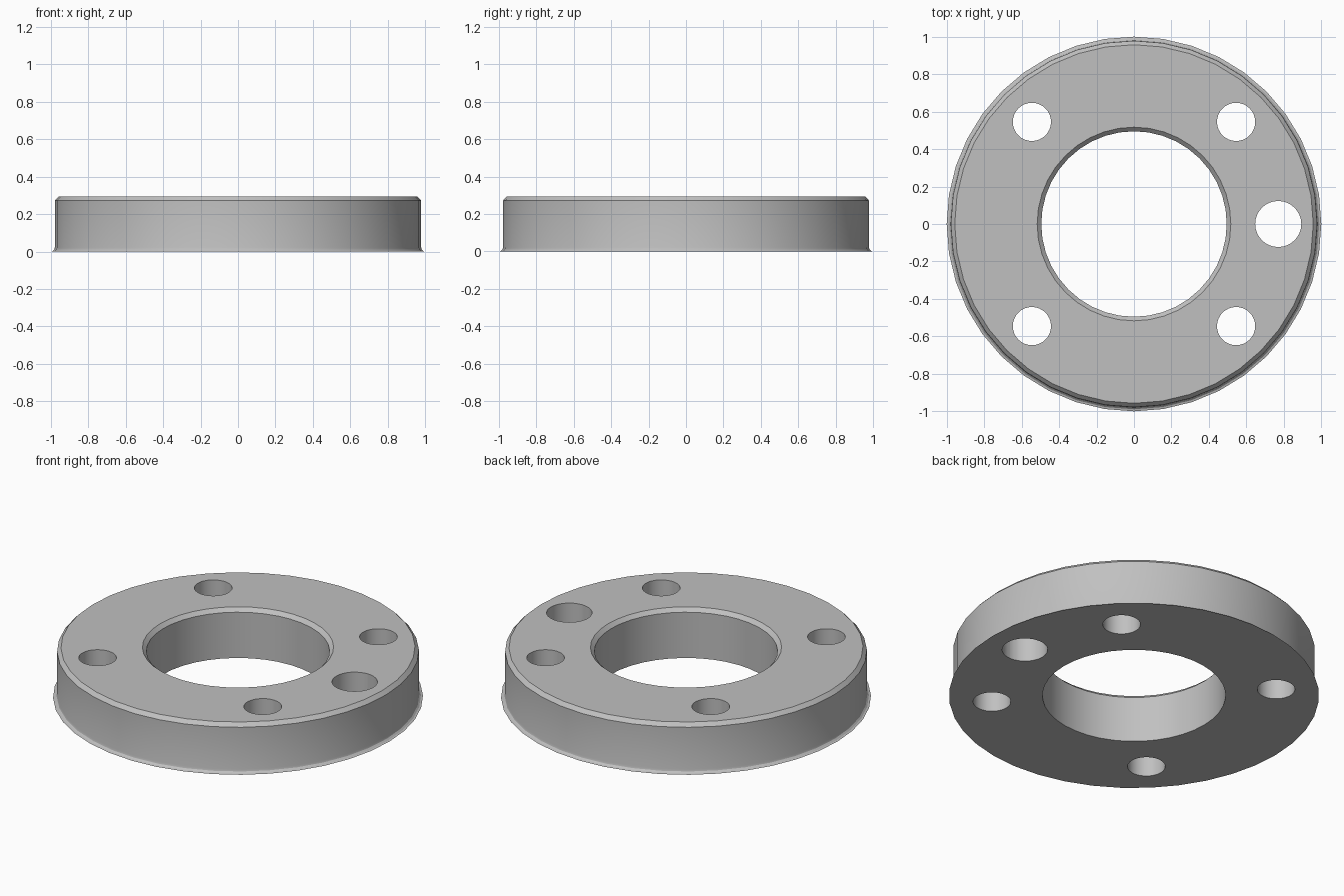
import bpy
import bmesh
from math import cos, sin, tau, radians

cube = bpy.data.objects.get("Cube")
if cube:
    bpy.data.objects.remove(cube, do_unlink=True)

HEIGHT = 0.295
SEGMENTS = 40

grey = bpy.data.materials.new("plain grey")
grey.use_nodes = True
colour = (0.53, 0.53, 0.53, 1)
grey.diffuse_color = colour
grey.node_tree.nodes["Principled BSDF"].inputs["Base Color"].default_value = colour


def lathe(name, profile, segments):
    """Revolve a closed (radius, height) profile around z."""
    bm = bmesh.new()
    rings = [[bm.verts.new((r * cos(tau * i / segments), r * sin(tau * i / segments), z))
              for r, z in profile] for i in range(segments)]
    count = len(profile)
    for i in range(segments):
        a, b = rings[i], rings[(i + 1) % segments]
        for j in range(count):
            k = (j + 1) % count
            bm.faces.new((a[j], b[j], b[k], a[k]))
    bmesh.ops.recalc_face_normals(bm, faces=bm.faces)
    mesh = bpy.data.meshes.new(name)
    bm.to_mesh(mesh)
    bm.free()
    obj = bpy.data.objects.new(name, mesh)
    bpy.context.collection.objects.link(obj)
    mesh.materials.append(grey)
    return obj


# Ring body: chamfered top edges and a small flare at the foot
flare = [(1.0 - 0.022 * sin(tau / 4 * t), 0.022 * (1 - cos(tau / 4 * t)))
         for t in (0, 0.33, 0.67, 1)]
ring = lathe("flange_ring",
             [(0.495, 0)] + flare +
             [(0.978, HEIGHT - 0.022), (0.957, HEIGHT),
              (0.517, HEIGHT), (0.495, HEIGHT - 0.022)], SEGMENTS)


# Through holes: four bolt holes and one larger locating hole
def drill(x, y, radius):
    bpy.ops.mesh.primitive_cylinder_add(vertices=32, radius=radius, depth=1,
                                        location=(x, y, HEIGHT / 2))
    cutter = bpy.context.object
    cutter.name = "hole_cutter"
    cutter.hide_render = True
    cutter.data.materials.append(grey)
    cut = ring.modifiers.new("hole", "BOOLEAN")
    cut.operation = "DIFFERENCE"
    cut.solver = "EXACT"
    cut.object = cutter
    bpy.context.view_layer.objects.active = ring
    bpy.ops.object.modifier_apply(modifier=cut.name)
    bpy.data.objects.remove(cutter, do_unlink=True)


for sx in (-1, 1):
    for sy in (-1, 1):
        drill(0.545 * sx, 0.545 * sy, 0.102)
drill(0.77, 0, 0.123)

# Smooth the round walls, keep the rims sharp
bpy.ops.object.select_all(action="DESELECT")
ring.select_set(True)
bpy.context.view_layer.objects.active = ring
bpy.ops.object.shade_smooth_by_angle(angle=radians(30))
